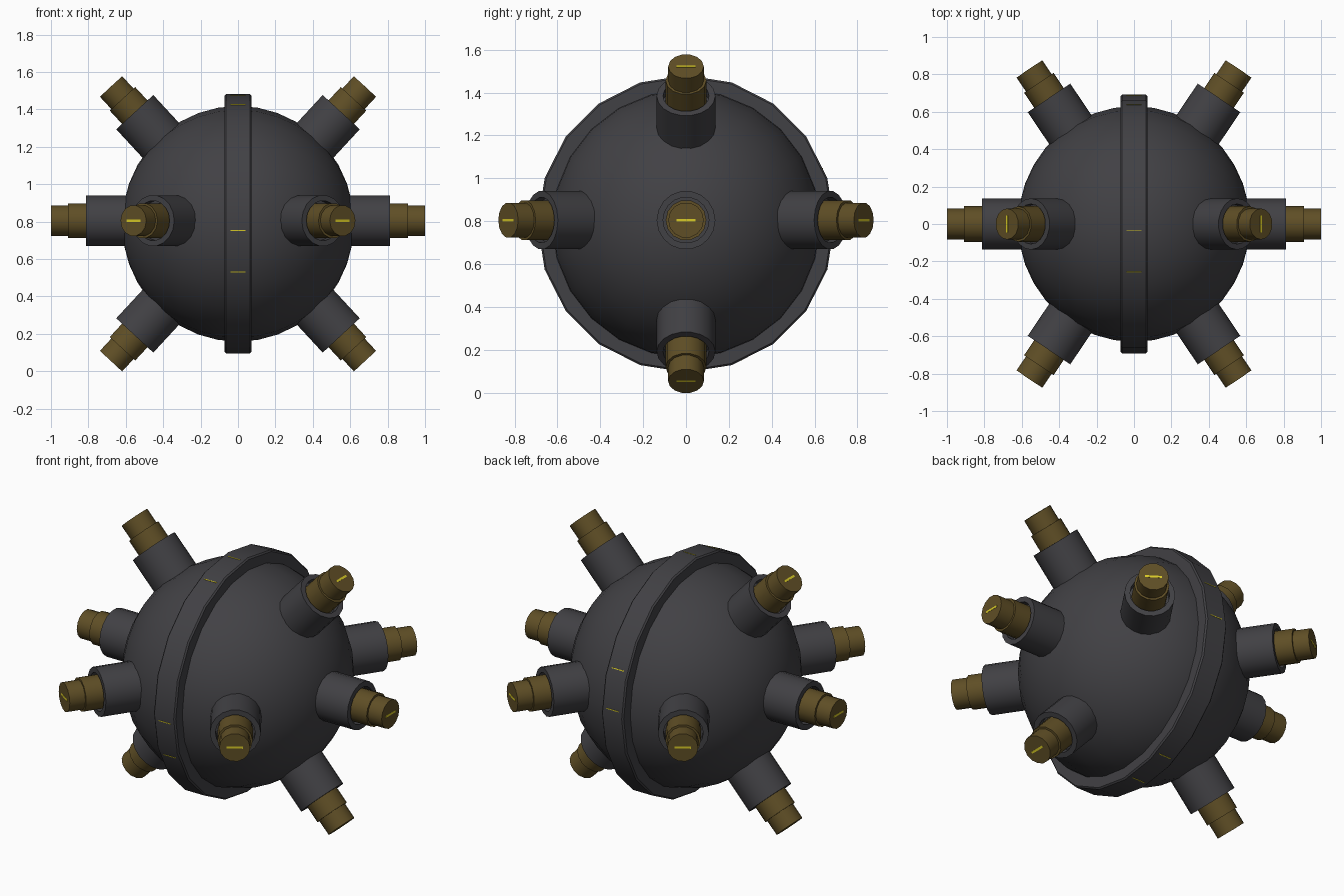
import bpy, bmesh, math
from mathutils import Vector, Matrix

if "Cube" in bpy.data.objects:
    bpy.data.objects.remove(bpy.data.objects["Cube"])

CZ = 0.788


def material(name, rgb):
    m = bpy.data.materials.new(name)
    m.diffuse_color = (*rgb, 1)
    m.use_nodes = True
    m.node_tree.nodes["Principled BSDF"].inputs["Base Color"].default_value = m.diffuse_color
    return m


GREY = material("dark_steel", (0.053, 0.052, 0.058))
BRASS = material("dull_brass", (0.115, 0.077, 0.019))
YELLOW = material("yellow_paint", (0.70, 0.60, 0.02))


def finish(name, bm, mat, matrix, angle=35):
    bmesh.ops.recalc_face_normals(bm, faces=bm.faces)
    me = bpy.data.meshes.new(name)
    bm.to_mesh(me)
    bm.free()
    me.materials.append(mat)
    ob = bpy.data.objects.new(name, me)
    bpy.context.collection.objects.link(ob)
    ob.matrix_world = matrix
    bpy.ops.object.select_all(action='DESELECT')
    ob.select_set(True)
    bpy.context.view_layer.objects.active = ob
    bpy.ops.object.shade_smooth_by_angle(angle=math.radians(angle))
    return ob


def lathe(name, profile, sides, mat, matrix, closed=False):
    """Spin (radius, height) points around local z."""
    bm = bmesh.new()
    pts = [bm.verts.new((r, 0, h)) for r, h in profile]
    edges = [bm.edges.new(p) for p in zip(pts, pts[1:])]
    if closed:
        edges.append(bm.edges.new((pts[-1], pts[0])))
    bmesh.ops.spin(bm, geom=pts + edges, cent=(0, 0, 0), axis=(0, 0, 1),
                   angle=math.tau, steps=sides)
    bmesh.ops.remove_doubles(bm, verts=bm.verts, dist=1e-4)
    return finish(name, bm, mat, matrix)


def plate(name, size, matrix):
    bm = bmesh.new()
    bmesh.ops.create_cube(bm, size=1, matrix=Matrix.Diagonal((*size, 1)))
    finish(name, bm, YELLOW, matrix)


# spherical hull and the raised band, both turned about the x axis
along_x = Matrix.Translation((0, 0, CZ)) @ Matrix.Rotation(math.pi / 2, 4, 'Y')
N = 18
hull = [(0.63 * math.sin(math.pi * i / N), -0.62 * math.cos(math.pi * i / N))
        for i in range(N + 1)]
lathe("hull", hull, 24, GREY, along_x)
b, w, r = 0.008, 0.071, 0.693
lathe("band", [(0.58, -w), (r - b, -w), (r, b - w), (r, w - b), (r - b, w), (0.58, w)],
      20, GREY, along_x, closed=True)

# horns: recessed steel socket with a stepped brass tip
SOCKET = [(0, 0.5), (0.137, 0.5), (0.137, 0.813), (0.107, 0.813), (0.107, 0.77), (0, 0.77)]
TIP = [(0, 0.75), (0.095, 0.75), (0.095, 0.91), (0.083, 0.91), (0.083, 1.0), (0, 1.0)]
DIRS = [("side", (1, 0, 0), 0.805),
        ("upper", (0.675, 0, 0.73), CZ), ("lower", (0.675, 0, -0.73), CZ),
        ("front", (0.559, -0.829, 0), 0.805), ("back", (0.559, 0.829, 0), 0.805)]
for side, s in (("right", 1), ("left", -1)):
    for label, d, z in DIRS:
        v = Vector((d[0] * s, d[1], d[2])).normalized()
        m = Matrix.Translation((0, 0, z)) @ v.to_track_quat('Z', 'Y').to_matrix().to_4x4()
        lathe(f"{side}_{label}_socket", SOCKET, 18, GREY, m)
        lathe(f"{side}_{label}_tip", TIP, 14, BRASS, m)
        plate(f"{side}_{label}_mark", (0.09, 0.012, 0.002), m @ Matrix.Translation((0, 0, 1.0)))

# hairline paint ticks around the band
for k in range(4):
    for j, deg in enumerate((3, 22)):
        a = math.radians(k * 90 + deg)
        flat = 0.693 * math.cos(math.pi / 20)
        off = (math.degrees(a) % 18) - 9
        dist = flat / math.cos(math.radians(off))
        m = Matrix.Translation((0, 0, CZ)) @ Matrix.Rotation(a, 4, 'X') @ \
            Matrix.Translation((0, 0, dist))
        plate(f"band_tick_{k}_{j}", (0.08, 0.005, 0.004), m)
